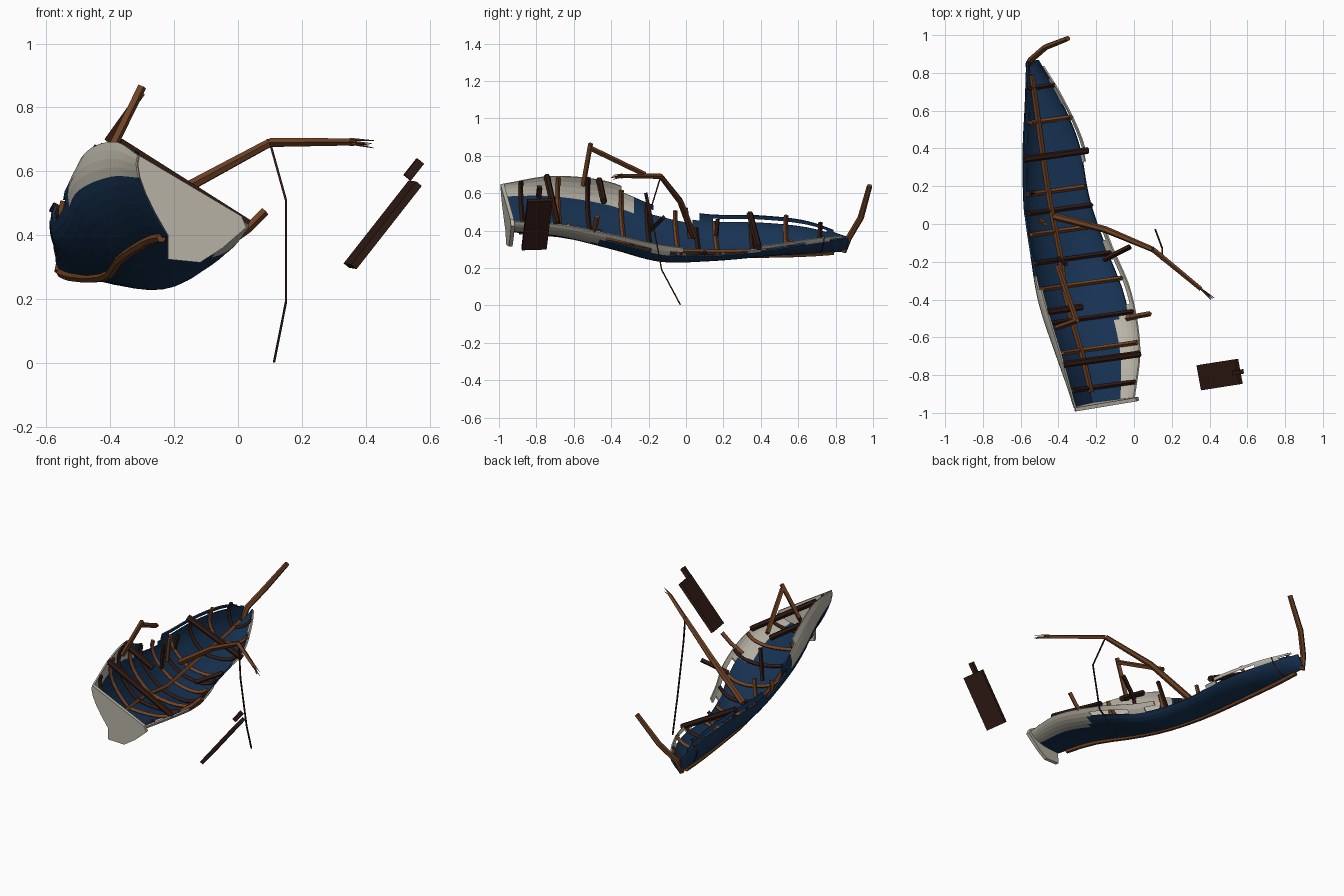
import bpy, bmesh, random
from mathutils import Vector as V

if "Cube" in bpy.data.objects:
    bpy.data.objects.remove(bpy.data.objects["Cube"])
random.seed(4)

def mat(name, c):
    m = bpy.data.materials.new(name)
    m.diffuse_color = (*c, 1)
    m.use_nodes = True
    m.node_tree.nodes["Principled BSDF"].inputs["Base Color"].default_value = m.diffuse_color
    return m
BLUE = mat("blue_paint", (0.009, 0.034, 0.09))
BEIGE = mat("pale_paint", (0.52, 0.49, 0.41))
BROWN = mat("brown_wood", (0.16, 0.055, 0.018))
DARK = mat("dark_wood", (0.03, 0.011, 0.007))

# hull stations: y, port x z, keel x z, starboard x z, starboard and port bilge fullness
ST = [(-0.96, -0.31, 0.65, -0.22, 0.40, 0.00, 0.45, 0.45, 0.4),
      (-0.70, -0.38, 0.69, -0.28, 0.385, 0.03, 0.43, 0.5, 0.7),
      (-0.40, -0.47, 0.66, -0.365, 0.33, -0.02, 0.37, 0.65, 0.8),
      (-0.15, -0.53, 0.56, -0.40, 0.282, -0.12, 0.32, 0.92, 0.8),
      (0.10, -0.57, 0.49, -0.45, 0.27, -0.21, 0.30, 0.82, 0.75),
      (0.40, -0.57, 0.48, -0.495, 0.272, -0.27, 0.32, 0.6, 0.7),
      (0.65, -0.56, 0.45, -0.53, 0.278, -0.38, 0.355, 0.5, 0.65),
      (0.86, -0.56, 0.375, -0.56, 0.293, -0.50, 0.375, 0.5, 0.5)]

def station(y):
    i = 0
    while i < len(ST) - 2 and y > ST[i + 1][0]:
        i += 1
    a, b = ST[i], ST[i + 1]
    p, q = ST[max(i - 1, 0)], ST[min(i + 2, len(ST) - 1)]
    h = b[0] - a[0]
    f = (y - a[0]) / h
    out = []
    for k in range(1, 9):
        ma = (b[k] - p[k]) / (b[0] - p[0]) * h
        mb = (q[k] - a[k]) / (q[0] - a[0]) * h
        out.append(a[k] * (2*f**3 - 3*f*f + 1) + ma * (f**3 - 2*f*f + f)
                   + b[k] * (3*f*f - 2*f**3) + mb * (f**3 - f*f))
    return out

def hull_pt(y, t, inset=0.0):
    """t runs from -1 (port rail) through 0 (keel) to 1 (starboard rail)"""
    px, pz, kx, kz, sx, sz, fs, fp = station(y)
    cx, cz = (px + sx) / 2, (pz + sz) / 2
    dx, dz = kx - cx, kz - cz
    ex, ez, f = (px, pz, fp) if t < 0 else (sx, sz, fs)
    u = abs(t)
    w = ((1 - u)**2, 2*u*(1 - u), u*u)
    x = w[0]*kx + w[1]*(ex + f*dx) + w[2]*ex
    z = w[0]*kz + w[1]*(ez + f*dz) + w[2]*ez
    x += inset * (cx - x)
    z += inset * (cz - z)
    return V((x, y + 0.14 * (x - kx), z))

def finish(bm, name, mats, thick=0, offset=0):
    me = bpy.data.meshes.new(name)
    bm.to_mesh(me)
    bm.free()
    for m in mats:
        me.materials.append(m)
    o = bpy.data.objects.new(name, me)
    bpy.context.collection.objects.link(o)
    if thick:
        s = o.modifiers.new("thickness", 'SOLIDIFY')
        s.thickness, s.offset = thick, offset
    return o

def timber(name, pts, r, m, taper=None):
    """beam or spar swept along a path"""
    cu = bpy.data.curves.new(name, 'CURVE')
    cu.dimensions = '3D'
    cu.bevel_depth, cu.bevel_resolution, cu.use_fill_caps = r, 0 if r < 0.015 else 1, True
    sp = cu.splines.new('POLY')
    sp.points.add(len(pts) - 1)
    for i, p in enumerate(pts):
        sp.points[i].co = (*p, 1)
        sp.points[i].radius = taper[i] if taper else 1
    sp.use_smooth = False
    cu.materials.append(m)
    o = bpy.data.objects.new(name, cu)
    bpy.context.collection.objects.link(o)
    bpy.ops.object.select_all(action='DESELECT')
    o.select_set(True)
    bpy.context.view_layer.objects.active = o
    bpy.ops.object.convert(target='MESH')
    return o

def box(name, c, a, b, n, m):
    """box from centre and three half-axis vectors"""
    bm = bmesh.new()
    bmesh.ops.create_cube(bm, size=2)
    for v in bm.verts:
        v.co = c + a * v.co.x + b * v.co.y + n * v.co.z
    bmesh.ops.recalc_face_normals(bm, faces=bm.faces)
    return finish(bm, name, [m])

# planked shell, with strakes broken away amidships
NY, NT = 52, 10
bm = bmesh.new()
ys = [-0.96 + 1.82 * i / NY for i in range(NY + 1)]
grid = [[bm.verts.new(hull_pt(y, j / NT)) for j in range(-NT, NT + 1)] for y in ys]
for j in range(2 * NT):
    t = (j + 0.5) / NT - 1
    u, wob = abs(t), random.uniform(-0.05, 0.05)
    for i in range(NY):
        y = ys[i] + wob
        if t < 0:
            gone = (u > 0.9 and -0.36 < y < 0.04) or (u > 0.7 and -0.22 < y < 0.04) \
                or (0.8 < u < 0.9 and 0.12 < y < 0.7) or (u > 0.9 and y > 0.74)
            pale = u > 0.6 and y < -0.3
        else:
            gone = (u > 0.75 and -0.1 < y < 0.33) or (u > 0.8 and y > 0.77) \
                or (0.8 < u < 0.9 and (-0.45 < y < -0.2 or 0.4 < y < 0.62))
            pale = (u > 0.45 and y < -0.5) or (u > 0.8)
        if gone:
            continue
        f = bm.faces.new((grid[i][j], grid[i][j + 1], grid[i + 1][j + 1], grid[i + 1][j]))
        f.material_index = int(pale)
bmesh.ops.delete(bm, geom=[v for v in bm.verts if not v.link_faces], context='VERTS')
finish(bm, "hull_planking", [BLUE, BEIGE], 0.009)

# transom board, its port edge following the shell
port_edge = [hull_pt(-0.96, -t) for t in (1, 0.8, 0.6, 0.4, 0.2, 0)]
prof = [(p.x, p.z) for p in port_edge] + [(-0.22, 0.325), (-0.12, 0.315), (-0.05, 0.36), (0.025, 0.425), (0.01, 0.46)]
bm = bmesh.new()
bm.faces.new([bm.verts.new((x, -0.945 + 0.13 * (x + 0.16) - 0.06 * (z - 0.35), z)) for x, z in prof])
finish(bm, "transom", [BEIGE], 0.02)

# keel, inner keelson and stem post
keel = [hull_pt(y, 0) for y in ys[2::3]]
timber("keel", [p + V((-0.004, 0, -0.005)) for p in keel], 0.015, BROWN)
timber("keelson", [p + V((0.008, 0, 0.016)) for p in keel], 0.014, BROWN)
timber("stem_post", [(-0.56, 0.84, 0.285), (-0.545, 0.87, 0.36), (-0.47, 0.935, 0.47), (-0.35, 0.982, 0.64)],
       0.017, BROWN, [1, 1, 1, 0.85])

# frames: station, port end, starboard end
ribs = [(-0.87, -1.02, 1.02), (-0.67, -1.0, 1.0), (-0.51, -1.04, 1.0), (-0.33, -0.95, 0.95),
        (-0.19, -0.9, 0.95), (-0.04, -0.95, 0.8), (0.07, -0.6, 0.9), (0.17, -0.85, 0.8),
        (0.36, -1.03, 0.95), (0.54, -1.1, 1.03), (0.72, -1.12, 1.0)]
for k, (y, a, b) in enumerate(ribs):
    timber(f"frame_{k}", [hull_pt(y, a + (b - a) * i / 14, 0.06) for i in range(15)],
           0.0125, BROWN if k % 2 else DARK)

# deck beams
for k, (y, a, b) in enumerate([(-0.73, 0.0, 1.0), (0.355, -0.04, 1.04), (-0.45, 0.0, 0.4)]):
    p, s = hull_pt(y, -1), hull_pt(y, 1)
    timber(f"deck_beam_{k}", [p.lerp(s, a), p.lerp(s, b)], 0.018, DARK)

# loose broken timbers
timber("broken_frame_starboard", [(-0.04, -0.5, 0.37), (0.03, -0.485, 0.42), (0.085, -0.475, 0.475)], 0.014, BROWN)
timber("broken_beam_starboard", [(-0.16, -0.19, 0.40), (-0.02, -0.12, 0.47)], 0.014, DARK)
timber("broken_post_a", [(-0.40, -0.18, 0.42), (-0.36, -0.215, 0.60)], 0.012, DARK)
timber("broken_post_b", [(-0.50, 0.02, 0.36), (-0.47, 0.0, 0.52)], 0.012, BROWN)
timber("broken_post_c", [(-0.55, 0.16, 0.36), (-0.53, 0.17, 0.46)], 0.012, DARK)

# folded spar over the port rail
timber("spar_lower", [(-0.41, -0.55, 0.64), (-0.30, -0.51, 0.865)], 0.014, BROWN)
timber("spar_upper", [(-0.305, -0.51, 0.84), (-0.405, -0.22, 0.70)], 0.014, BROWN)

# snapped mast with splintered end
timber("mast_stump", [(-0.42, 0.04, 0.37), (-0.15, -0.03, 0.555), (0.10, -0.135, 0.69)], 0.018, BROWN, [1.1, 1, 0.8])
timber("mast_top", [(0.10, -0.135, 0.69), (0.355, -0.345, 0.692)], 0.014, BROWN, [1, 0.8])
for k in range(5):
    d = V((0.065, -0.06, -0.005)) + V([random.uniform(-0.012, 0.012) for _ in range(3)])
    s = V((0.35, -0.34, 0.692)) + V((0, 0, 0.004 * (k - 2)))
    timber(f"splinter_{k}", [s, s + d], 0.005, BROWN, [1, 0.2])

# hanging rope
timber("rope", [(0.10, -0.135, 0.69), (0.15, -0.19, 0.51), (0.15, -0.13, 0.19), (0.113, -0.03, 0.003)], 0.005, DARK)

# drifting rudder board and its stock
L, W = V((0.102, 0.016, 0.130)), V((0.012, -0.066, -0.002))
N = L.cross(W).normalized() * 0.011
box("rudder_board", V((0.453, -0.797, 0.433)), L, W, N, DARK)
box("rudder_stock", V((0.55, -0.785, 0.606)), L * 0.2, W * 0.18, N * 1.2, DARK)
